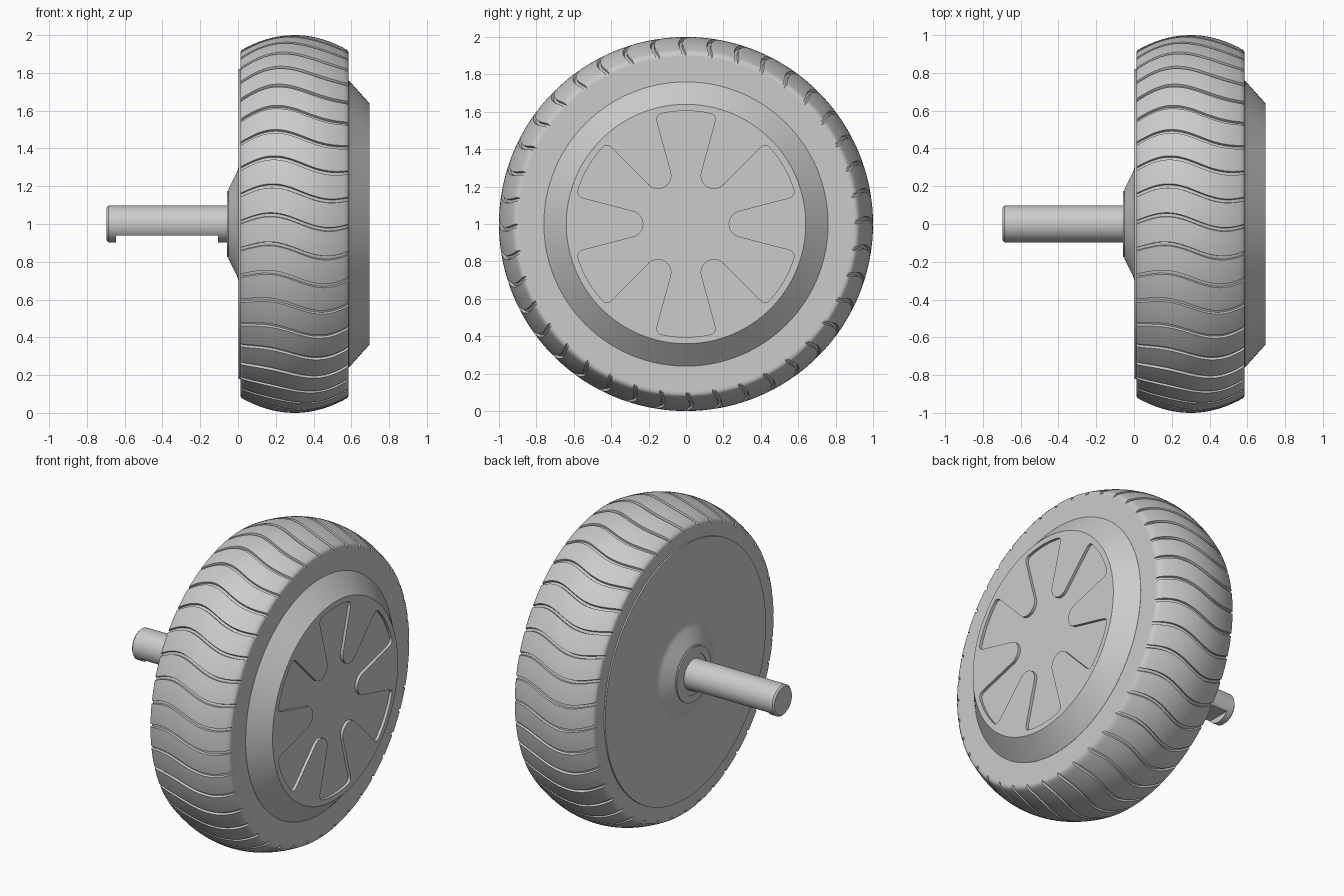
import bpy, bmesh
from math import sin, cos, pi, radians, tau
from mathutils import Vector, Matrix

if "Cube" in bpy.data.objects:
    bpy.data.objects.remove(bpy.data.objects["Cube"])

grey = bpy.data.materials.new("plain_grey")
grey.use_nodes = True
GREY = (0.6, 0.6, 0.6, 1)
grey.diffuse_color = GREY
grey.node_tree.nodes["Principled BSDF"].inputs["Base Color"].default_value = GREY


def ring(radius, x, count=128):
    """Circle of points around the axle, which runs along x at z = 1."""
    return [Vector((x, radius * cos(tau * i / count), 1 + radius * sin(tau * i / count)))
            for i in range(count)]


def loft(bm, rings, cap_start=True, cap_end=True):
    """Bridge successive rings of points with quads; return the vertex rings."""
    loops = [[bm.verts.new(p) for p in r] for r in rings]
    n = len(loops[0])
    for a, b in zip(loops, loops[1:]):
        for i in range(n):
            j = (i + 1) % n
            bm.faces.new((a[i], a[j], b[j], b[i]))
    if cap_start:
        bm.faces.new(loops[0][::-1])
    if cap_end:
        bm.faces.new(loops[-1])
    return loops


def finish(bm, name, angle=30):
    bmesh.ops.recalc_face_normals(bm, faces=bm.faces[:])
    mesh = bpy.data.meshes.new(name)
    bm.to_mesh(mesh)
    bm.free()
    obj = bpy.data.objects.new(name, mesh)
    bpy.context.collection.objects.link(obj)
    mesh.materials.append(grey)
    bpy.ops.object.select_all(action="DESELECT")
    obj.select_set(True)
    bpy.context.view_layer.objects.active = obj
    bpy.ops.object.shade_smooth_by_angle(angle=radians(angle))
    return obj


# Tyre: crowned tread with wavy sipes pressed into it
LEFT, RIGHT, GROOVES = 0.012, 0.586, 40
MIDDLE, HALF = (LEFT + RIGHT) / 2, (RIGHT - LEFT) / 2
COLUMNS = [(-0.011, 1), (-0.008, 0), (0.008, 0), (0.011, 1),
           (0.045, 1), (0.079, 1), (0.113, 1)]


def tyre_ring(x, radius, depth):
    wave = 0.04 * sin(tau * (x - LEFT) / 0.63) + 0.01
    points = []
    for g in range(GROOVES):
        for offset, raised in COLUMNS:
            a = tau * g / GROOVES + offset - wave
            r = radius if raised else radius - depth
            points.append(Vector((x, r * cos(a), 1 + r * sin(a))))
    return points


STEPS = 28
rings = [tyre_ring(LEFT, 0.7, 0), tyre_ring(LEFT, 0.895, 0), tyre_ring(LEFT, 0.91, 0.014)]
for s in range(STEPS + 1):
    t = -1 + 2 * s / STEPS
    x = MIDDLE + t * (HALF - 0.008)
    rings.append(tyre_ring(x, 1 - 0.078 * t * t, 0.014))
rings += [tyre_ring(RIGHT, 0.91, 0.014), tyre_ring(RIGHT, 0.895, 0), tyre_ring(RIGHT, 0.7, 0)]
bm = bmesh.new()
loft(bm, rings)
finish(bm, "tyre", 35)

# Side plate with the tapered hub boss on the axle side
bm = bmesh.new()
loft(bm, [ring(0.82, 0.05), ring(0.82, 0.003), ring(0.31, 0.003), ring(0.29, 0),
          ring(0.27, -0.008), ring(0.195, -0.046), ring(0.185, -0.05),
          ring(0.175, -0.05), ring(0.175, -0.058), ring(0.13, -0.058),
          ring(0.13, -0.054), ring(0.05, -0.054)])
finish(bm, "side_plate")

# Axle with a flat milled along its underside
FLAT = 0.94


def milled(x):
    return [Vector((p.x, p.y, max(p.z, FLAT))) for p in ring(0.098, x, 96)]


bm = bmesh.new()
loft(bm, [ring(0.088, -0.695, 96), ring(0.098, -0.685, 96), ring(0.098, -0.645, 96),
          milled(-0.645), milled(-0.105), ring(0.098, -0.105, 96), ring(0.098, 0, 96)])
bmesh.ops.dissolve_degenerate(bm, dist=1e-5, edges=bm.edges[:])
finish(bm, "axle")


# Outline of the six-armed recess in the hub cover
def star_outline():
    notch = []
    for i in range(13):
        a = radians(255.5 - 151 * i / 12)
        notch.append(Vector((0.30 + 0.072 * cos(a), 0.072 * sin(a))))
    start, corner = Vector((0.545, 0.138)), Vector((0.587, 0.150))
    end = 0.605 * Vector((cos(radians(17.5)), sin(radians(17.5))))
    for i in range(7):
        t = i / 6
        notch.append(start * (1 - t) ** 2 + corner * 2 * t * (1 - t) + end * t * t)
    for i in range(1, 8):
        a = radians(17.5 + 25 * i / 8)
        notch.append(0.605 * Vector((cos(a), sin(a))))
    # mirrored corner leading into the next notch
    turn = Matrix.Rotation(radians(60), 2)
    notch += [turn @ Vector((p.x, -p.y)) for p in notch[13:20][::-1]]
    points = []
    for k in range(6):
        spin = Matrix.Rotation(radians(60 * k), 2)
        points += [spin @ p for p in notch]
    return points


# Hub cover: bevelled dish with the recess sunk into its face
FACE, SUNK = 0.695, 0.677
bm = bmesh.new()
outer = loft(bm, [ring(0.76, 0.56), ring(0.76, 0.587), ring(0.64, FACE)], cap_end=False)[-1]
outline = star_outline()
walls = loft(bm, [[Vector((x, p.x, 1 + p.y)) for p in outline] for x in (FACE, SUNK)],
             cap_start=False)
rim = []
for loop in (outer, walls[0]):
    rim += [bm.edges.get((v, loop[(i + 1) % len(loop)])) for i, v in enumerate(loop)]
bmesh.ops.triangle_fill(bm, edges=rim, use_beauty=True, normal=(1, 0, 0))
finish(bm, "hub_cover")
